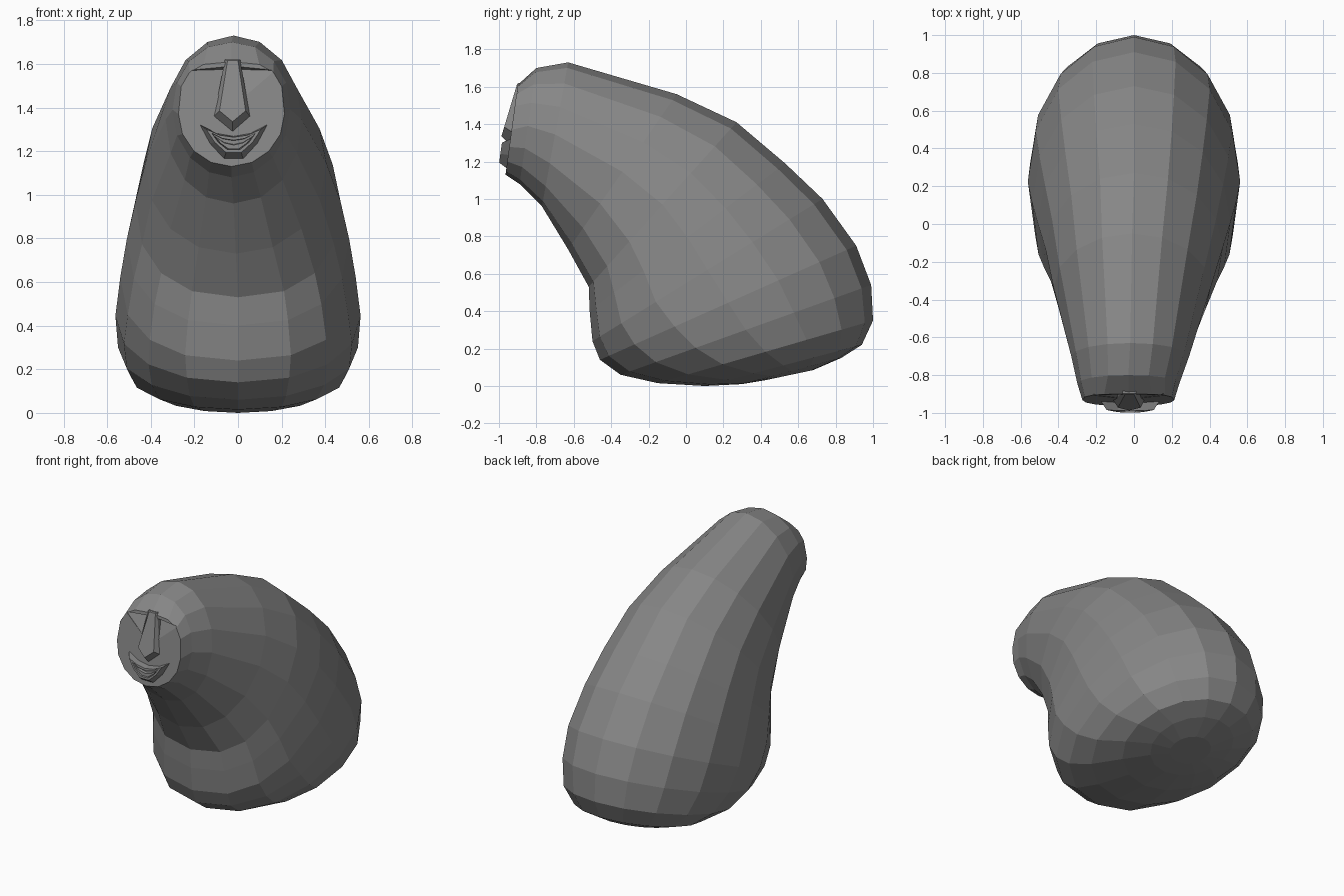
import bpy, bmesh, math
from mathutils import Vector

if "Cube" in bpy.data.objects:
    bpy.data.objects.remove(bpy.data.objects["Cube"])

stone = bpy.data.materials.new("stone_grey")
stone.diffuse_color = (0.24, 0.24, 0.24, 1)
stone.use_nodes = True
stone.node_tree.nodes["Principled BSDF"].inputs["Base Color"].default_value = stone.diffuse_color


def make(name, bm, mat=stone):
    bmesh.ops.recalc_face_normals(bm, faces=bm.faces)
    me = bpy.data.meshes.new(name)
    bm.to_mesh(me)
    bm.free()
    me.materials.append(mat)
    ob = bpy.data.objects.new(name, me)
    bpy.context.collection.objects.link(ob)
    return ob


def loft(name, loops):
    """Bridge equal-length vertex loops and cap both ends."""
    bm = bmesh.new()
    rings = [[bm.verts.new(p) for p in lp] for lp in loops]
    n = len(rings[0])
    for a, b in zip(rings, rings[1:]):
        for i in range(n):
            j = (i + 1) % n
            bm.faces.new((a[i], a[j], b[j], b[i]))
    bm.faces.new(rings[0])
    bm.faces.new(rings[-1])
    return make(name, bm)


def face_y(z):
    """Depth of the tilted flat face at height z."""
    return -0.965 + (z - 1.13) * 0.14


def spow(v, n):
    return math.copysign(abs(v) ** (2 / n), v)


# Body: rings swept from the face to the rump
# (upper y, upper z, lower y, lower z, half width, centre x, squareness above, below)
SECTIONS = [
    (-0.90, 1.61, -0.965, 1.13, 0.243, -0.03, 3.0, 2.0),
    (-0.80, 1.70, -0.89, 1.08, 0.270, -0.03, 2.1, 2.0),
    (-0.63, 1.73, -0.77, 0.96, 0.312, -0.02, 2.0, 2.1),
    (-0.05, 1.56, -0.63, 0.73, 0.415, -0.01, 2.0, 2.15),
    (0.27, 1.41, -0.52, 0.53, 0.470, 0, 2.0, 2.4),
    (0.53, 1.19, -0.515, 0.40, 0.510, 0, 2.05, 2.4),
    (0.73, 1.00, -0.50, 0.24, 0.540, 0, 2.05, 2.4),
    (0.91, 0.75, -0.46, 0.14, 0.562, 0, 2.05, 2.2),
    (0.99, 0.54, -0.35, 0.06, 0.550, 0, 2.0, 2.1),
    (1.00, 0.35, -0.15, 0.015, 0.500, 0, 2.0, 2.1),
    (0.94, 0.22, 0.10, 0.0, 0.400, 0, 2.0, 2.0),
    (0.83, 0.15, 0.30, 0.01, 0.260, 0, 2.0, 2.0),
    (0.68, 0.085, 0.42, 0.03, 0.130, 0, 2.0, 2.0),
]
SIDES = 16
loops = []
for uy, uz, ly, lz, w, cx, n_up, n_low in SECTIONS:
    mid = Vector((cx, (uy + ly) / 2, (uz + lz) / 2))
    up = Vector((0, (uy - ly) / 2, (uz - lz) / 2))
    loop = []
    for i in range(SIDES):
        a = math.tau * i / SIDES
        n = n_up if i < SIDES / 2 else n_low
        loop.append(mid + Vector((w * spow(math.cos(a), n), 0, 0)) + up * spow(math.sin(a), n))
    loops.append(loop)
body = loft("body", loops)

# Eye hollows: wedges cut under the brow on both sides of the nose
for side, label in ((-1, "left"), (1, "right")):
    bm = bmesh.new()
    for dx, z, y in ((0.195, 1.57, -1.0), (0.02, 1.618, -1.0), (0.02, 1.42, -1.0),
                     (0.195, 1.57, -0.902), (0.02, 1.575, -0.862), (0.02, 1.42, -0.925)):
        bm.verts.new((-0.025 + side * dx, y, z))
    bmesh.ops.convex_hull(bm, input=bm.verts)
    cutter = make("eye_cutter_" + label, bm)
    cutter.hide_render = True
    cutter.hide_set(True)
    mod = body.modifiers.new("eye_" + label, "BOOLEAN")
    mod.operation = "DIFFERENCE"
    mod.solver = "EXACT"
    mod.object = cutter

# Nose: long wedge with a flat ridge and pointed tip
base = ((-0.06, 1.62), (0.01, 1.62), (0.055, 1.36), (-0.025, 1.29), (-0.11, 1.36))
ridge = ((-0.048, 1.615), (0.0, 1.615), (0.035, 1.385), (-0.025, 1.335), (-0.085, 1.385))
loft("nose", [
    [(x, face_y(z) + 0.05, z) for x, z in base],
    [(x, face_y(z), z) for x, z in base],
    [(x, face_y(z) - 0.005 - 0.04 * (1.62 - z) / 0.25, z) for x, z in ridge],
])


# Mouth: smiling crescents
def crescent(half, corner, top, bottom, depth):
    pts = []
    for us, mid in (((-1, -0.5, 0, 0.5, 1), top), ((0.7, 0.28, -0.28, -0.7), bottom)):
        for u in us:
            z = mid + (corner - mid) * u * u
            pts.append((-0.02 + half * u, face_y(z) - depth, z))
    return pts


loft("lips", [
    crescent(0.155, 1.322, 1.268, 1.152, -0.02),
    crescent(0.155, 1.322, 1.268, 1.152, 0.0),
    crescent(0.125, 1.300, 1.264, 1.185, 0.043),
    crescent(0.100, 1.282, 1.250, 1.200, 0.043),
    crescent(0.097, 1.280, 1.248, 1.203, 0.018),
])
loft("tongue", [
    crescent(0.090, 1.270, 1.232, 1.204, 0.012),
    crescent(0.085, 1.266, 1.228, 1.206, 0.036),
])
